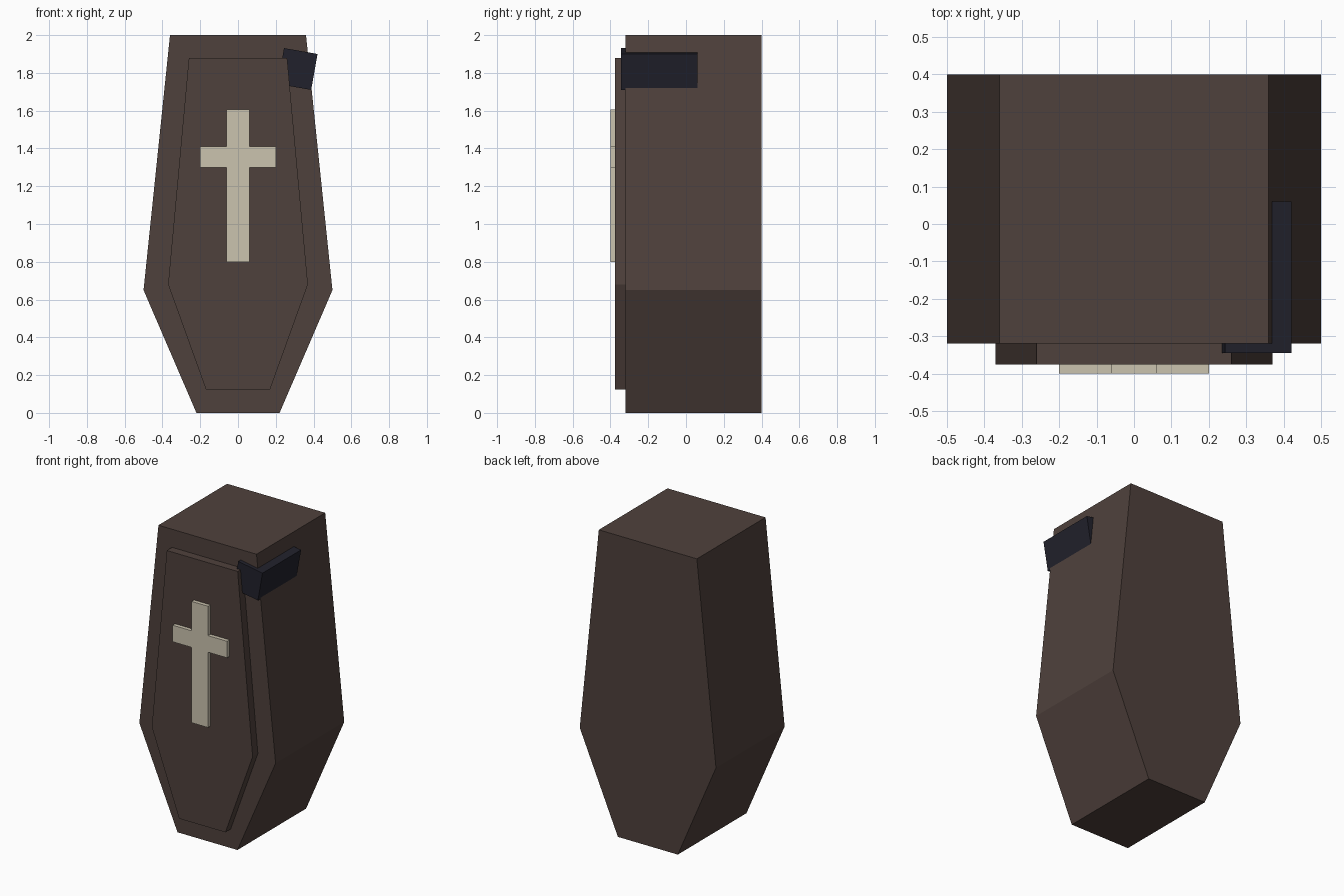
import bpy
import bmesh
import math
from mathutils import Vector

default = bpy.data.objects.get("Cube")
if default:
    bpy.data.objects.remove(default, do_unlink=True)


def material(name, rgb):
    mat = bpy.data.materials.new(name)
    mat.use_nodes = True
    colour = (*rgb, 1.0)
    mat.diffuse_color = colour
    node = next(n for n in mat.node_tree.nodes if n.type == "BSDF_PRINCIPLED")
    node.inputs["Base Color"].default_value = colour
    return mat


def prism(name, outline, sweep, mat):
    """Fill an outline of 3D points and extrude it along the sweep vector."""
    bm = bmesh.new()
    face = bm.faces.new([bm.verts.new(p) for p in outline])
    result = bmesh.ops.extrude_face_region(bm, geom=[face], use_keep_orig=True)
    moved = [v for v in result["geom"] if isinstance(v, bmesh.types.BMVert)]
    bmesh.ops.translate(bm, verts=moved, vec=Vector(sweep))
    bmesh.ops.recalc_face_normals(bm, faces=bm.faces)
    mesh = bpy.data.meshes.new(name)
    bm.to_mesh(mesh)
    bm.free()
    mesh.materials.append(mat)
    obj = bpy.data.objects.new(name, mesh)
    bpy.context.collection.objects.link(obj)
    return obj


def upright(name, half, front, back, mat):
    """Mirror a half profile of (x, z) points across x = 0 and give it depth."""
    points = half + [(-x, z) for x, z in reversed(half)]
    outline = [(x, front, z) for x, z in points]
    return prism(name, outline, (0, back - front, 0), mat)


wood = material("dark brown wood", (0.078, 0.053, 0.045))
bone = material("pale bone", (0.60, 0.55, 0.43))
iron = material("dark blue iron", (0.0155, 0.0155, 0.025))

# Coffin body and raised lid
upright("coffin_body", [(0.22, 0), (0.5, 0.65), (0.36, 2)], -0.32, 0.4, wood)
upright("lid", [(0.17, 0.125), (0.37, 0.68), (0.26, 1.88)], -0.375, -0.32, wood)

# Cross on the lid
upright("cross", [(0.06, 0.8), (0.06, 1.3), (0.2, 1.3), (0.2, 1.41),
                  (0.06, 1.41), (0.06, 1.605)], -0.4, -0.375, bone)

# Tilted corner bracket, an L in plan, hung from its outer top corner
plan = [(-0.18, -0.345), (0, -0.345), (0, 0.06),
        (-0.06, 0.06), (-0.06, -0.29), (-0.18, -0.29)]
bracket = prism("corner_bracket", [(x, y, 0) for x, y in plan], (0, 0, -0.193), iron)
bracket.location = (0.421, 0, 1.9)
bracket.rotation_euler.y = math.radians(10)
